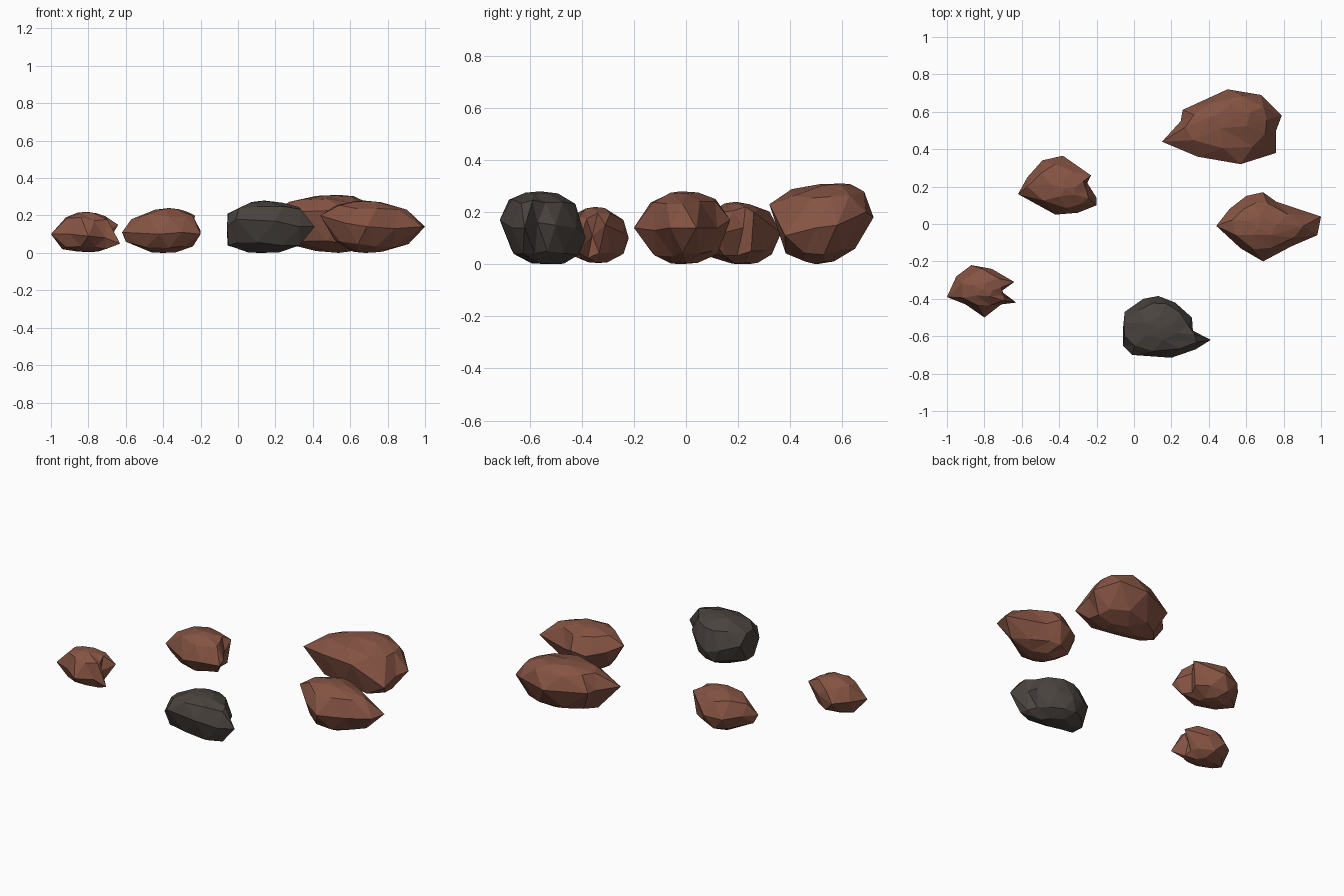
import bpy, bmesh, random
from mathutils import Vector

cube = bpy.data.objects.get("Cube")
if cube:
    bpy.data.objects.remove(cube, do_unlink=True)


def material(name, colour):
    mat = bpy.data.materials.new(name)
    mat.use_nodes = True
    mat.diffuse_color = (*colour, 1)
    mat.node_tree.nodes["Principled BSDF"].inputs["Base Color"].default_value = (*colour, 1)
    return mat


red_brown = material("red brown stone", (0.235, 0.088, 0.056))
charcoal = material("charcoal stone", (0.068, 0.056, 0.049))


def half_shell(bm, rim, centre, inset, fullness, drop, rng):
    """Close one side of the rim with a staggered shoulder ring and a faceted cap."""
    count = len(rim)
    shoulder, crown = [], []
    for i in range(count):
        middle = (rim[i].co + rim[(i + 1) % count].co) / 2
        point = middle.lerp(centre, inset + rng.uniform(-0.04, 0.04))
        point.z = middle.z + (centre.z - middle.z) * (fullness + rng.uniform(-0.06, 0.06))
        shoulder.append(bm.verts.new(point))
    # The cap has half as many corners, so its facets stay broad
    for i in range(count // 2):
        point = shoulder[2 * i].co.lerp(shoulder[2 * i + 1].co, 0.5).lerp(centre, 0.5)
        point.z = centre.z + (point.z - centre.z) * drop * rng.uniform(0.6, 1.4)
        crown.append(bm.verts.new(point))
    tip = bm.verts.new(centre)
    for i in range(count):
        j = (i + 1) % count
        a, b = crown[i // 2], crown[j // 2]
        bm.faces.new((rim[i], rim[j], shoulder[i]))
        bm.faces.new((rim[j], shoulder[j], shoulder[i]))
        bm.faces.new((shoulder[i], shoulder[j], b))
        if a != b:
            bm.faces.new((shoulder[i], b, a))
            bm.faces.new((a, b, tip))
    return shoulder


def rock(name, mat, outline, peak, base, corners=(), inset=0.24, fullness=0.7,
         peak_drop=0.35, base_drop=0.3, seed=1):
    """Faceted boulder from its widest outline, its peak, its resting point and odd corners."""
    rng = random.Random(seed)
    bm = bmesh.new()
    rim = [bm.verts.new(p) for p in outline]
    shoulders = half_shell(bm, rim, Vector(peak), inset, fullness, peak_drop, rng)
    shoulders += half_shell(bm, rim, Vector(base), inset, fullness, base_drop, rng)
    # Pull the closest shoulder out to each protruding corner
    for corner in map(Vector, corners):
        nearest = min(shoulders, key=lambda v: (v.co - corner).length)
        nearest.co = corner
    bmesh.ops.recalc_face_normals(bm, faces=bm.faces)
    mesh = bpy.data.meshes.new(name)
    bm.to_mesh(mesh)
    bm.free()
    mesh.materials.append(mat)
    obj = bpy.data.objects.new(name, mesh)
    bpy.context.collection.objects.link(obj)


# Large rock at the back, overhanging towards the front
rock("large_back_rock", red_brown, [
    (.15, .44, .19), (.25, .55, .18), (.26, .61, .18), (.5, .72, .18), (.68, .69, .2),
    (.79, .58, .15), (.76, .5, .14), (.76, .38, .11), (.57, .32, .23), (.34, .36, .22)],
    (.54, .6, .31), (.54, .5, 0), peak_drop=.25, base_drop=.45, seed=3)

# Pointed rock on the left
rock("pointed_rock", red_brown, [
    (.44, -.01, .2), (.51, .08, .17), (.6, .15, .15), (.69, .17, .17), (.76, .12, .14),
    (1, .04, .14), (.98, -.06, .14), (.84, -.12, .13), (.69, -.2, .14), (.57, -.13, .16)],
    (.67, -.02, .28), (.68, -.02, 0), [(.83, -.05, .03)], seed=5)

# Dark rock at the front, blunt at one end
rock("dark_front_rock", charcoal, [
    (-.06, -.57, .12), (-.05, -.47, .15), (.05, -.4, .12), (.13, -.385, .1),
    (.22, -.42, .14), (.31, -.5, .15), (.315, -.57, .16), (.41, -.62, .14),
    (.33, -.67, .14), (.2, -.715, .17), (-.01, -.7, .18), (-.06, -.65, .14)],
    (.14, -.56, .28), (.12, -.52, 0),
    [(-.055, -.53, .21), (-.05, -.6, .21), (-.055, -.53, .04), (-.05, -.61, .04)],
    inset=.18, peak_drop=.45, base_drop=.12, seed=7)

# Medium rock with a shallow notch below a raised spur
rock("notched_rock", red_brown, [
    (-.62, .16, .11), (-.57, .25, .12), (-.49, .34, .11), (-.38, .365, .12),
    (-.23, .26, .2), (-.25, .22, .14), (-.2, .14, .12), (-.2, .1, .1),
    (-.3, .06, .11), (-.42, .05, .1)],
    (-.37, .19, .24), (-.4, .24, 0),
    [(-.57, .2, .18), (-.25, .25, .05), (-.6, .18, .06)],
    peak_drop=.5, base_drop=.25, seed=9)

# Small jagged rock with a high spur and a low spur
rock("small_jagged_rock", red_brown, [
    (-1, -.39, .1), (-.95, -.28, .11), (-.87, -.22, .1), (-.76, -.24, .12),
    (-.64, -.31, .15), (-.71, -.36, .11), (-.63, -.42, .05), (-.71, -.43, .08),
    (-.8, -.5, .09), (-.9, -.43, .1)],
    (-.81, -.35, .22), (-.8, -.33, .005),
    [(-.92, -.32, .19), (-.94, -.34, .02), (-.81, -.24, .17), (-.81, -.24, .04)],
    peak_drop=.45, base_drop=.12, seed=11)
